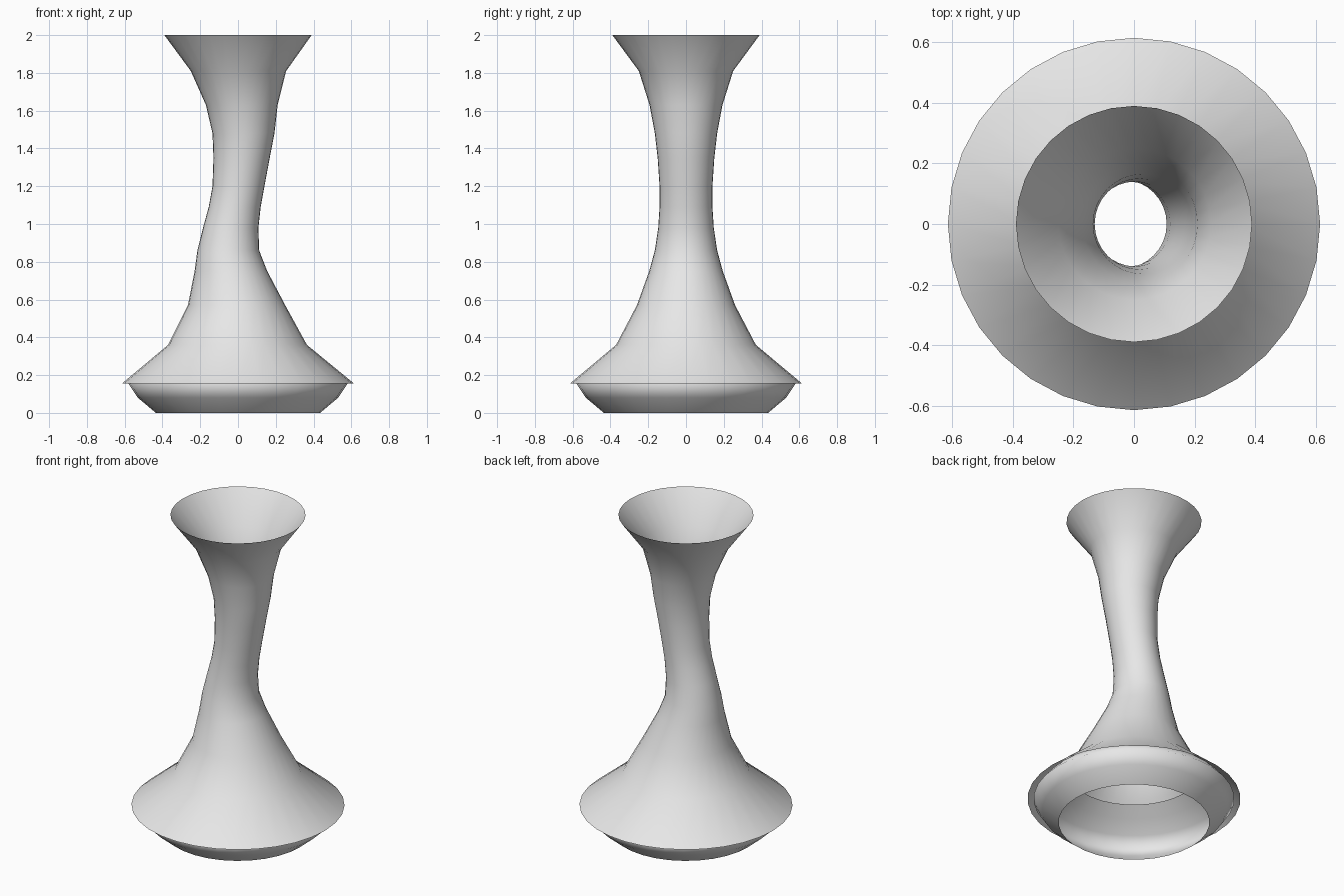
import bpy
import bmesh
from math import cos, sin, tau, radians

cube = bpy.data.objects.get("Cube")
if cube:
    bpy.data.objects.remove(cube, do_unlink=True)

SIDES = 32

grey = bpy.data.materials.new("light grey")
grey.use_nodes = True
colour = (0.8, 0.8, 0.8, 1)
grey.diffuse_color = colour
grey.node_tree.nodes["Principled BSDF"].inputs["Base Color"].default_value = colour


def open_shell(name, rings, crease):
    """Loft open elliptical rings given as (z, left x, right x, y radius)."""
    bm = bmesh.new()
    loops = []
    for z, left, right, ry in rings:
        cx, rx = (left + right) / 2, (right - left) / 2
        loops.append([bm.verts.new((cx + rx * cos(tau * i / SIDES),
                                    ry * sin(tau * i / SIDES), z))
                      for i in range(SIDES)])
    for low, high in zip(loops, loops[1:]):
        for i in range(SIDES):
            j = (i + 1) % SIDES
            bm.faces.new((low[i], low[j], high[j], high[i]))
    mesh = bpy.data.meshes.new(name)
    bm.to_mesh(mesh)
    bm.free()
    mesh.materials.append(grey)
    obj = bpy.data.objects.new(name, mesh)
    bpy.context.collection.objects.link(obj)
    bpy.ops.object.select_all(action="DESELECT")
    obj.select_set(True)
    bpy.context.view_layer.objects.active = obj
    bpy.ops.object.shade_smooth_by_angle(angle=radians(crease))
    return obj


# Flared skirt, leaning neck and trumpet mouth in one thin sheet
open_shell("flared_body", [
    (0.155, -0.615, 0.615, 0.615),
    (0.36, -0.37, 0.365, 0.37),
    (0.57, -0.265, 0.25, 0.26),
    (0.75, -0.23, 0.155, 0.195),
    (0.86, -0.215, 0.112, 0.165),
    (0.98, -0.185, 0.108, 0.147),
    (1.09, -0.155, 0.12, 0.14),
    (1.20, -0.135, 0.14, 0.14),
    (1.35, -0.13, 0.168, 0.15),
    (1.48, -0.135, 0.193, 0.165),
    (1.63, -0.17, 0.21, 0.193),
    (1.81, -0.25, 0.255, 0.25),
    (2.0, -0.39, 0.39, 0.39),
], 60)

# Open bowl under the skirt, curling inwards beneath it
bowl = [(0.0, 0.435), (0.08, 0.53), (0.155, 0.58),
        (0.215, 0.53), (0.28, 0.45), (0.335, 0.38)]
open_shell("base_bowl", [(z, -r, r, r) for z, r in bowl], 80)
